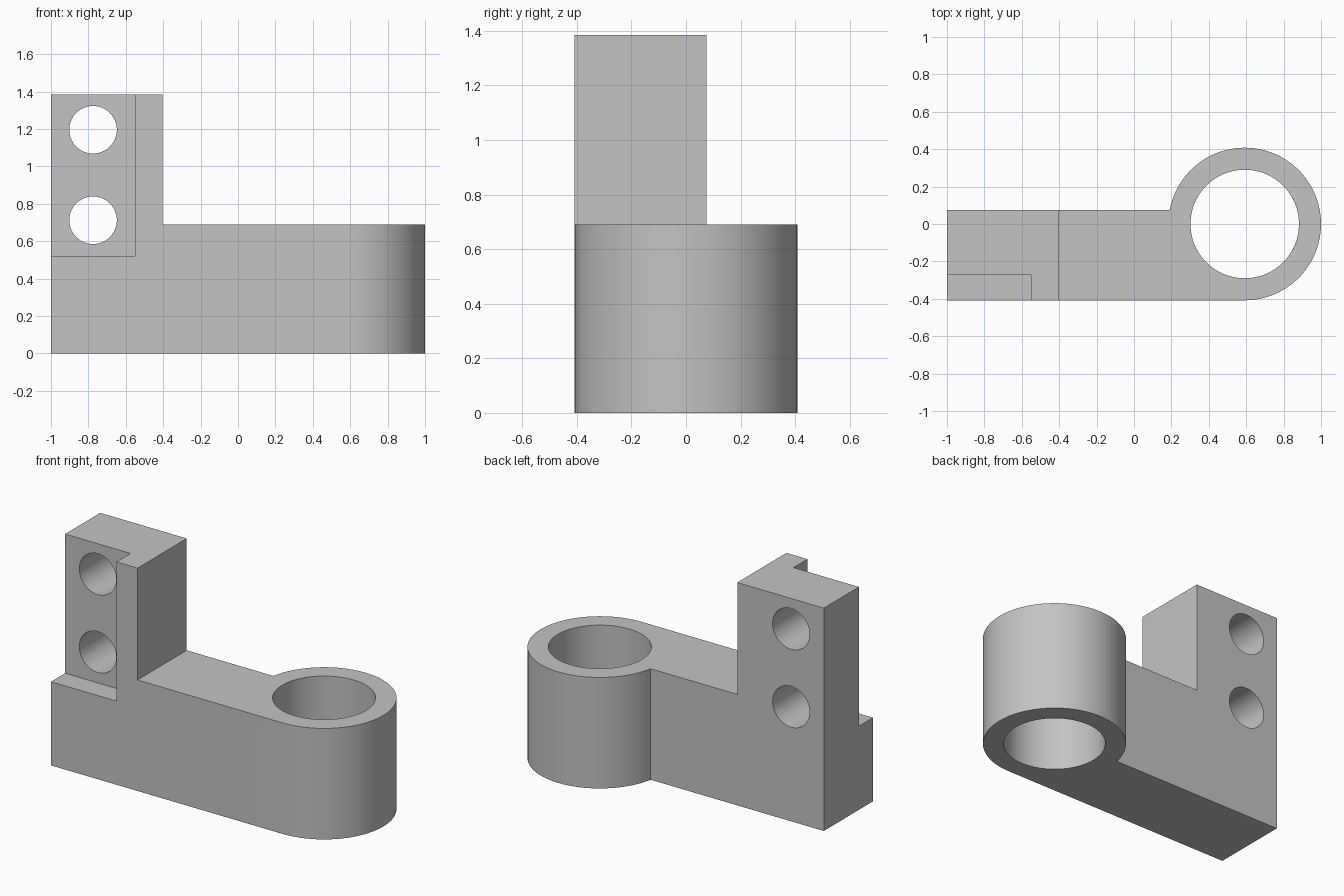
import bpy, bmesh
from math import sin, cos, pi, asin, radians
from mathutils import Matrix, Vector

cube = bpy.data.objects.get("Cube")
if cube:
    bpy.data.objects.remove(cube, do_unlink=True)

# Main dimensions
RING_X, RING_R, BORE_R = 0.592, 0.408, 0.29
BACK_Y = 0.075
BASE_H, TOWER_H, TOWER_X = 0.69, 1.385, -0.405
HOLE_X, HOLE_R = -0.775, 0.127

grey = bpy.data.materials.new("plain grey")
grey.use_nodes = True
colour = (0.55, 0.55, 0.55, 1)
grey.diffuse_color = colour
grey.node_tree.nodes["Principled BSDF"].inputs["Base Color"].default_value = colour


def make_object(name, bm):
    bmesh.ops.recalc_face_normals(bm, faces=bm.faces)
    mesh = bpy.data.meshes.new(name)
    bm.to_mesh(mesh)
    bm.free()
    mesh.materials.append(grey)
    obj = bpy.data.objects.new(name, mesh)
    bpy.context.collection.objects.link(obj)
    return obj


def prism(name, outline, height):
    bm = bmesh.new()
    face = bm.faces.new([bm.verts.new((x, y, 0)) for x, y in outline])
    new = bmesh.ops.extrude_face_region(bm, geom=[face])["geom"]
    top = [v for v in new if isinstance(v, bmesh.types.BMVert)]
    bmesh.ops.translate(bm, verts=top, vec=(0, 0, height))
    return make_object(name, bm)


def box(name, low, high):
    low, high = Vector(low), Vector(high)
    bm = bmesh.new()
    bmesh.ops.create_cube(bm, size=1, matrix=Matrix.Translation((low + high) / 2)
                          @ Matrix.Diagonal((*(high - low), 1)))
    return make_object(name, bm)


def rod(name, centre, radius, turn=0):
    bm = bmesh.new()
    bmesh.ops.create_cone(bm, cap_ends=True, segments=96, radius1=radius, radius2=radius,
                          depth=4, matrix=Matrix.Translation(centre) @ Matrix.Rotation(turn, 4, "X"))
    return make_object(name, bm)


def cut(target, cutter):
    mod = target.modifiers.new("cut", "BOOLEAN")
    mod.operation = "DIFFERENCE"
    mod.solver = "EXACT"
    mod.object = cutter
    bpy.context.view_layer.objects.active = target
    bpy.ops.object.modifier_apply(modifier=mod.name)
    bpy.data.objects.remove(cutter, do_unlink=True)


# Bracket body: straight arm running tangent into the round clamp boss
start, end, steps = -pi / 2, pi - asin(BACK_Y / RING_R), 72
arc = [start + (end - start) * i / steps for i in range(steps + 1)]
outline = [(-1, BACK_Y), (-1, -RING_R)]
outline += [(RING_X + RING_R * cos(a), RING_R * sin(a)) for a in arc]
bracket = prism("bracket", outline, TOWER_H)

# Lower the arm and boss, leaving the upright tower
cut(bracket, box("arm_cutter", (TOWER_X, -2, BASE_H), (2, 2, 2)))
# Stepped seat in the front of the tower
cut(bracket, box("seat_cutter", (-2, -2, 0.52), (-0.55, -0.27, 2)))
# Vertical bore and two bolt holes
cut(bracket, rod("bore_cutter", (RING_X, 0, 0), BORE_R))
for z in (0.712, 1.196):
    cut(bracket, rod("bolt_hole_cutter", (HOLE_X, 0, z), HOLE_R, pi / 2))

bpy.ops.object.select_all(action="DESELECT")
bracket.select_set(True)
bpy.context.view_layer.objects.active = bracket
bpy.ops.object.shade_smooth_by_angle(angle=radians(30))
